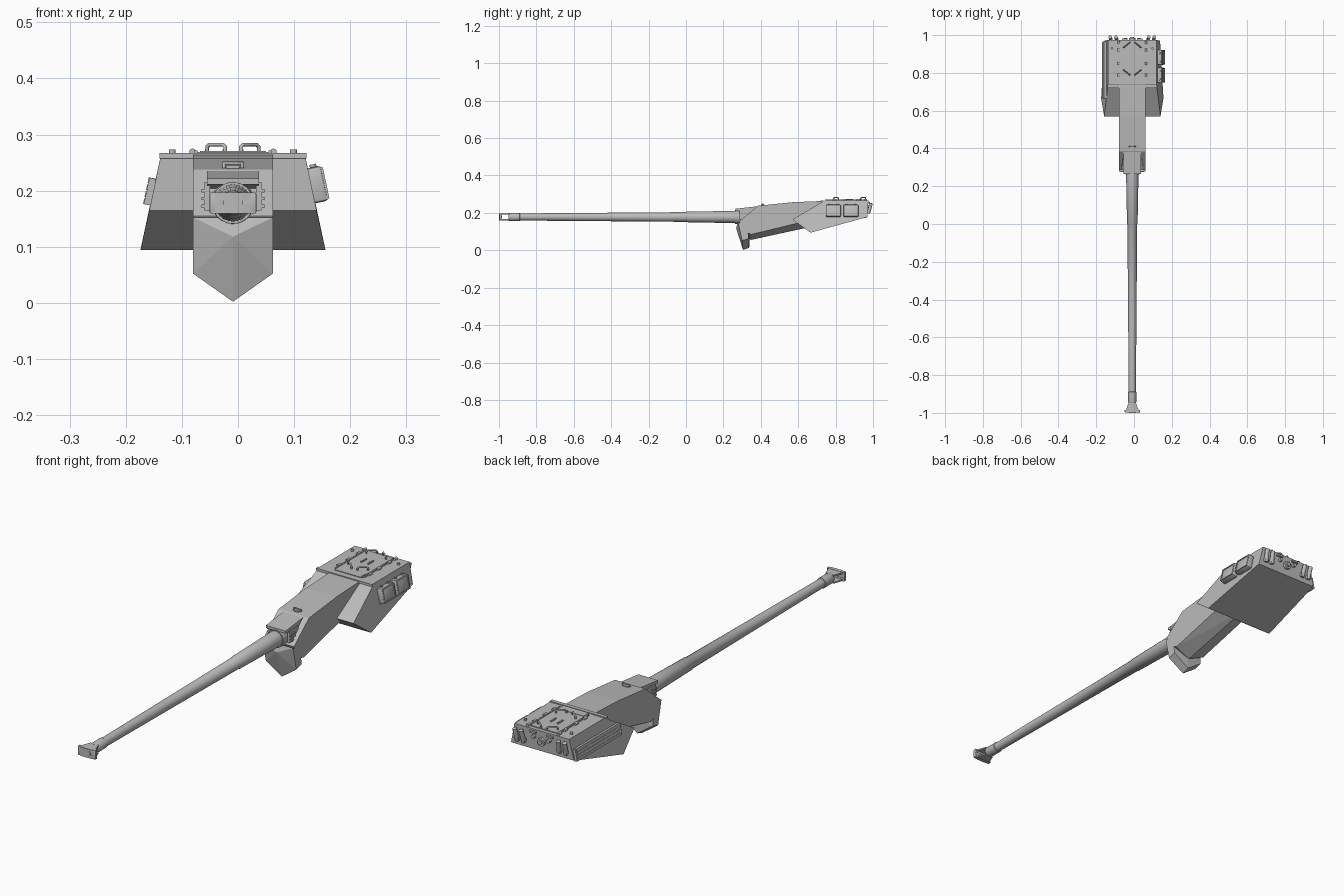
import bpy, bmesh, math
from mathutils import Vector, Matrix

if "Cube" in bpy.data.objects:
    bpy.data.objects.remove(bpy.data.objects["Cube"])

CX = -0.009          # centre line of the turret and gun
BZ = 0.178           # barrel axis height
TILT = math.atan(0.037 / 0.172)   # lean of the turret sides

grey = bpy.data.materials.new("steel grey")
grey.diffuse_color = (0.5, 0.5, 0.5, 1)
grey.use_nodes = True
grey.node_tree.nodes["Principled BSDF"].inputs["Base Color"].default_value = grey.diffuse_color


def finish(name, bm, smooth=False):
    bmesh.ops.recalc_face_normals(bm, faces=bm.faces)
    me = bpy.data.meshes.new(name)
    bm.to_mesh(me)
    bm.free()
    ob = bpy.data.objects.new(name, me)
    bpy.context.collection.objects.link(ob)
    me.materials.append(grey)
    if smooth:
        bpy.ops.object.select_all(action='DESELECT')
        bpy.context.view_layer.objects.active = ob
        ob.select_set(True)
        bpy.ops.object.shade_smooth_by_angle(angle=math.radians(35))
    return ob


def hull(name, pts):
    """Convex solid from half-side points, mirrored about the centre line."""
    bm = bmesh.new()
    for x, y, z in pts:
        for s in ((1, -1) if x else (1,)):
            bm.verts.new((CX + s * x, y, z))
    bmesh.ops.convex_hull(bm, input=bm.verts)
    bmesh.ops.dissolve_limit(bm, angle_limit=0.01, verts=bm.verts, edges=bm.edges)
    return finish(name, bm)


def box(name, c, size, rot=None, bevel=0.0):
    bm = bmesh.new()
    bmesh.ops.create_cube(bm, size=1)
    bmesh.ops.scale(bm, vec=size, verts=bm.verts)
    if bevel:
        bmesh.ops.bevel(bm, geom=bm.edges[:], offset=bevel, segments=2, affect='EDGES', profile=0.5)
    if rot:
        bmesh.ops.transform(bm, matrix=rot, verts=bm.verts)
    bmesh.ops.translate(bm, vec=c, verts=bm.verts)
    return finish(name, bm, bevel > 0)


def rod(name, a, b, r, n=12):
    a, b = Vector(a), Vector(b)
    bm = bmesh.new()
    m = Matrix.Translation((a + b) / 2) @ (b - a).to_track_quat('Z', 'Y').to_matrix().to_4x4()
    bmesh.ops.create_cone(bm, cap_ends=True, segments=n, radius1=r, radius2=r,
                          depth=(b - a).length, matrix=m)
    return finish(name, bm, True)


def lathe(name, profile, n=32):
    """Turned part along the barrel axis; profile of (y, radius)."""
    bm = bmesh.new()
    rings = [[bm.verts.new((CX + r * math.cos(2 * math.pi * i / n), y,
                            BZ + r * math.sin(2 * math.pi * i / n))) for i in range(n)]
             for y, r in profile]
    for p, q in zip(rings, rings[1:]):
        for i in range(n):
            bm.faces.new((p[i], p[(i + 1) % n], q[(i + 1) % n], q[i]))
    bm.faces.new(rings[0])
    bm.faces.new(rings[-1])
    return finish(name, bm, True)


def handle(name, pts, r=0.0035):
    cu = bpy.data.curves.new(name, 'CURVE')
    cu.dimensions = '3D'
    cu.bevel_depth = r
    cu.bevel_resolution = 2
    cu.use_fill_caps = True
    sp = cu.splines.new('POLY')
    sp.points.add(len(pts) - 1)
    for p, co in zip(sp.points, pts):
        p.co = (*co, 1)
    ob = bpy.data.objects.new(name, cu)
    bpy.context.collection.objects.link(ob)
    cu.materials.append(grey)


# Turret shell
hull("turret_shell", [(0.128, 0.74, 0.265), (0.128, 0.975, 0.265), (0.149, 0.57, 0.165),
                      (0.165, 0.665, 0.094), (0.147, 0.97, 0.178)])

# Gun cradle with V keel, and the angled nose plate
H = 0.071
hull("gun_cradle", [(H, 0.385, 0.238), (H, 0.57, 0.257), (H, 0.74, 0.264), (H, 0.285, 0.155),
                    (H, 0.31, 0.10), (H, 0.35, 0.085), (H, 0.70, 0.17),
                    (0, 0.345, 0.055), (0, 0.69, 0.13)])
hull("nose_plate", [(H, 0.278, 0.152), (H, 0.30, 0.052), (0, 0.268, 0.118), (0, 0.305, 0.002),
                    (H, 0.335, 0.062), (0, 0.338, 0.013), (H, 0.33, 0.12), (0, 0.34, 0.08)])

# Barrel, collar and sloping sleeve shield
lathe("barrel", [(-0.95, 0.012), (-0.95, 0.019), (-0.94, 0.022), (-0.89, 0.022), (-0.888, 0.019),
                 (-0.5, 0.022), (0.0, 0.026), (0.003, 0.028), (0.27, 0.033), (0.36, 0.033)])
lathe("barrel_collar", [(0.262, 0.034), (0.262, 0.037), (0.37, 0.04), (0.37, 0.03)])
hull("sleeve_shield", [(0.046, 0.265, 0.211), (0.046, 0.265, 0.222), (0.046, 0.39, 0.236),
                       (0.046, 0.39, 0.2)])
for s in (1, -1):
    hull_x = CX + s * 0.046
    box("sleeve_cheek", (hull_x, 0.315, 0.19), (0.01, 0.06, 0.05))
    for k in range(3):
        box("cheek_rib", (CX + s * 0.053, 0.30, 0.172 + k * 0.014), (0.006, 0.03, 0.006))

# Muzzle brake: flared top and bottom webs with an open window and end baffle
for s in (1, -1):
    hull("brake_web", [(0.019, -0.945, BZ + s * 0.018), (0.019, -0.945, BZ + s * 0.012),
                       (0.022, -0.97, BZ + s * 0.018), (0.022, -0.97, BZ + s * 0.012),
                       (0.036, -0.993, BZ + s * 0.018), (0.036, -0.993, BZ + s * 0.012)])
    hull("brake_wing", [(a, y, BZ + b) for a, y in ((0.015, -0.988), (0.015, -0.999),
                        (0.04, -0.984), (0.04, -0.996)) for b in (s * 0.004, s * 0.019)])
    box("brake_side", (CX + s * 0.028, -0.991, BZ), (0.028, 0.012, 0.036), bevel=0.003)
lathe("muzzle_ring", [(-1.0, 0.011), (-1.0, 0.018), (-0.987, 0.018), (-0.987, 0.011)])

# Small lifting eye on the cradle top
handle("cradle_eye", [(CX - 0.016, 0.41, 0.238), (CX - 0.016, 0.41, 0.249),
                      (CX + 0.016, 0.41, 0.249), (CX + 0.016, 0.41, 0.238)])
box("cradle_eye_base", (CX, 0.41, 0.241), (0.024, 0.02, 0.008))

# Roof hatch, cross bar and fittings
box("roof_hatch", (CX, 0.855, 0.266), (0.126, 0.21, 0.006))
box("hatch_step", (CX, 0.762, 0.269), (0.118, 0.035, 0.003))
box("cross_bar", (CX, 0.728, 0.262), (0.262, 0.016, 0.01))
for s in (1, -1):
    box("roof_rail", (CX + s * 0.066, 0.86, 0.268), (0.006, 0.2, 0.007))
    box("hatch_catch", (CX + s * 0.016, 0.875, 0.271), (0.006, 0.035, 0.005))
    for y, d in ((0.815, 1), (0.935, -1)):
        xo, xi = CX + s * 0.046, CX + s * 0.014
        y2 = y - d * 0.025
        handle("roof_handle", [(xo, y, 0.266), (xo, y, 0.278), (xo - s * 0.004, y - d * 0.003, 0.282),
                               (xi + s * 0.004, y2 + d * 0.003, 0.282), (xi, y2, 0.278), (xi, y2, 0.266)])
    for y in (0.79, 0.85, 0.92, 0.96):
        rod("hinge_pin", (CX + s * 0.072, y - 0.008, 0.269), (CX + s * 0.072, y + 0.008, 0.269), 0.006)
    rod("roof_stud", (CX + s * 0.108, 0.93, 0.26), (CX + s * 0.108, 0.93, 0.273), 0.006)

# Two equipment boxes with frames on the right side
rot = Matrix.Rotation(-TILT, 4, 'Y')
out = Vector((math.cos(TILT), 0, math.sin(TILT)))
for y in (0.788, 0.882):
    c = Vector((CX + 0.142, y, 0.209)) + out * 0.008
    box("side_box", c, (0.028, 0.08, 0.064), rot, 0.006)
    up = rot @ Vector((0, 0, 1))
    f = c + out * 0.014
    for s in (1, -1):
        box("box_frame", f + up * s * 0.026, (0.005, 0.076, 0.005), rot)
        box("box_frame", f + Vector((0, s * 0.035, 0)), (0.005, 0.005, 0.055), rot)
        rod("box_bolt", c + up * 0.03 + Vector((0, s * 0.022, 0)),
            c + up * 0.037 + Vector((0, s * 0.022, 0)), 0.006)

# Ribbed stowage panel on the left side
rotl = Matrix.Rotation(TILT, 4, 'Y')
for k in range(4):
    z = 0.18 + k * 0.0125
    x = CX - 0.128 - (0.265 - z) * 0.215 - 0.006
    box("panel_rib", (x, 0.815, z), (0.014, 0.29, 0.010), rotl)
box("panel_back", (CX - 0.147, 0.815, 0.198), (0.014, 0.3, 0.048), rotl)

# Rear fittings: paired tubes, tow ring and small brackets
for s in (1, -1):
    for d in (0.083, 0.113):
        x = CX + s * d
        rod("rear_tube", (x, 0.976, 0.198), (x + s * 0.004, 0.99, 0.252), 0.009)
        box("tube_bracket", (x, 0.977, 0.208), (0.018, 0.012, 0.014))
    rod("rear_lamp", (CX + s * 0.036, 0.97, 0.235), (CX + s * 0.036, 0.986, 0.235), 0.008)
    box("rear_latch", (CX + s * 0.04, 0.977, 0.253), (0.03, 0.012, 0.008))
rod("rear_port", (CX, 0.965, 0.222), (CX, 0.984, 0.222), 0.017, 20)
rod("rear_port_cap", (CX, 0.98, 0.222), (CX, 0.99, 0.222), 0.009, 16)
